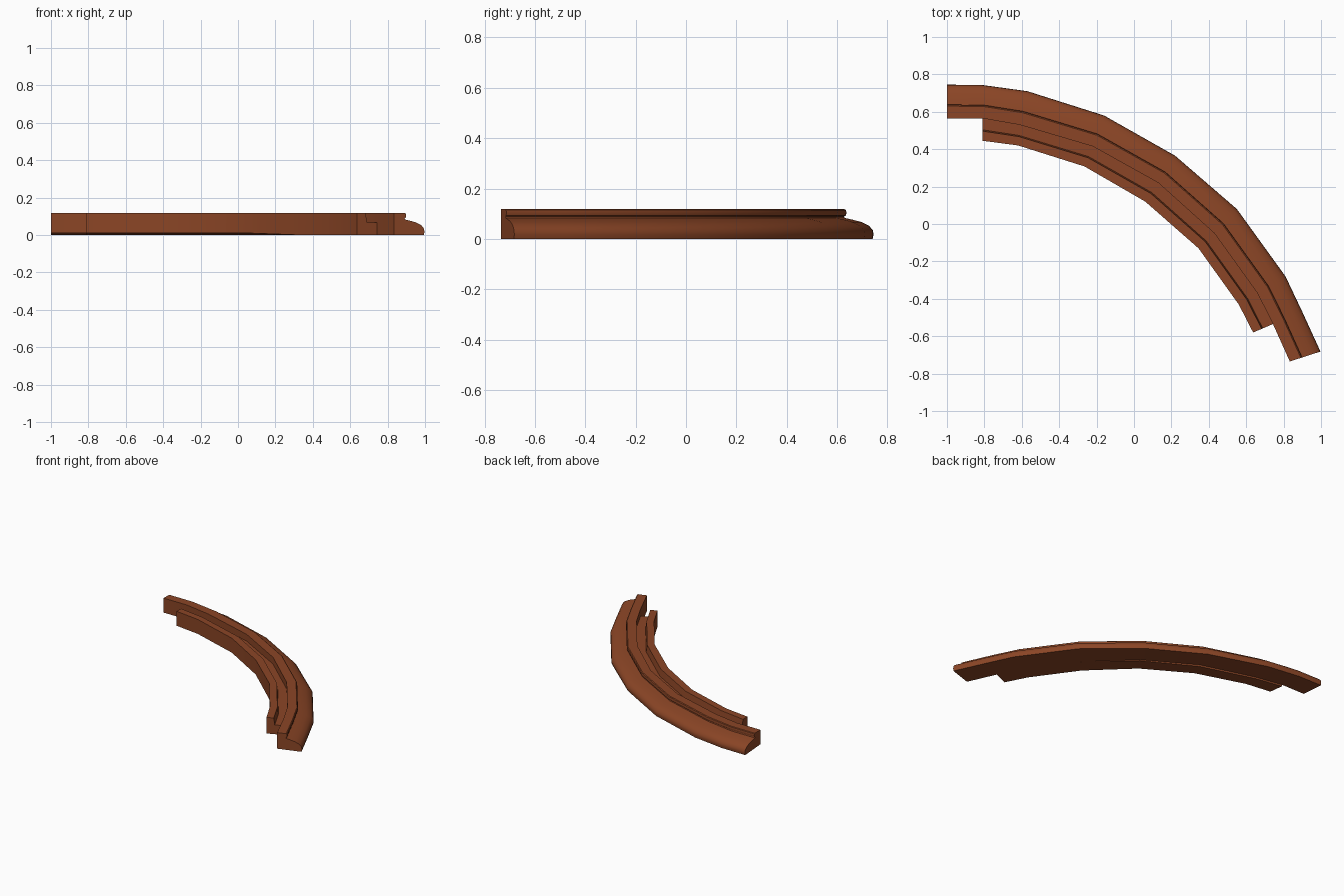
import bpy, bmesh
from mathutils import Vector

if "Cube" in bpy.data.objects:
    bpy.data.objects.remove(bpy.data.objects["Cube"])

wood = bpy.data.materials.new("reddish brown")
wood.diffuse_color = (0.258, 0.060, 0.019, 1)
wood.use_nodes = True
wood.node_tree.nodes["Principled BSDF"].inputs["Base Color"].default_value = wood.diffuse_color

# Plan-view stations along the curve: outer rim, middle seam, inner rim
RIM = [(-1, .745), (-.81, .743), (-.57, .71), (-.16, .58), (.22, .365),
       (.55, .08), (.81, -.28), (.90, -.47), (.997, -.682)]
SEAM = [(-1, .565), (-.81, .565), (-.61, .53), (-.22, .415), (.13, .22),
        (.43, -.05), (.66, -.37), (.743, -.535), (.833, -.735)]
INNER = [(-.81, .445), (-.62, .42), (-.265, .308), (.06, .12),
         (.345, -.13), (.56, -.43), (.637, -.58)]

# Cross-sections: (0 = inner edge .. 1 = outer edge, height)
RAIL = [(0, 0), (0, .118), (.36, .118), (.39, .114), (.405, .104), (.39, .093),
        (.35, .089), (.36, .083), (.52, .077), (.73, .067), (.9, .052),
        (.985, .034), (1, .017), (.98, 0)]
LEDGE = [(0, 0), (0, .118), (.43, .118), (.49, .068), (1, .068), (1, 0)]


def sweep(name, inner, outer, profile):
    bm = bmesh.new()
    rings = []
    for i, (a, b) in enumerate(zip(inner, outer)):
        a, b = Vector(a), Vector(b)
        ring = []
        for t, z in profile:
            p = a.lerp(b, t)
            # underside lifts slightly at the inner edge of the left half
            if t == 0 and z == 0:
                z = .012 * min(1, max(0, (.32 - p.x) / .3))
            ring.append(bm.verts.new((p.x, p.y, z)))
        rings.append(ring)
    n = len(profile)
    for r, s in zip(rings, rings[1:]):
        for k in range(n):
            m = (k + 1) % n
            bm.faces.new((r[k], r[m], s[m], s[k]))
    bm.faces.new(rings[0])
    bm.faces.new(rings[-1][::-1])
    bmesh.ops.recalc_face_normals(bm, faces=bm.faces)
    me = bpy.data.meshes.new(name)
    bm.to_mesh(me)
    bm.free()
    me.materials.append(wood)
    ob = bpy.data.objects.new(name, me)
    bpy.context.collection.objects.link(ob)
    bpy.ops.object.select_all(action='DESELECT')
    bpy.context.view_layer.objects.active = ob
    ob.select_set(True)
    bpy.ops.object.shade_smooth_by_angle(angle=0.6)
    return ob


# Outer rounded rail and shorter stepped inner ledge
sweep("outer_rail", SEAM, RIM, RAIL)
sweep("inner_ledge", INNER, SEAM[1:8], LEDGE)
